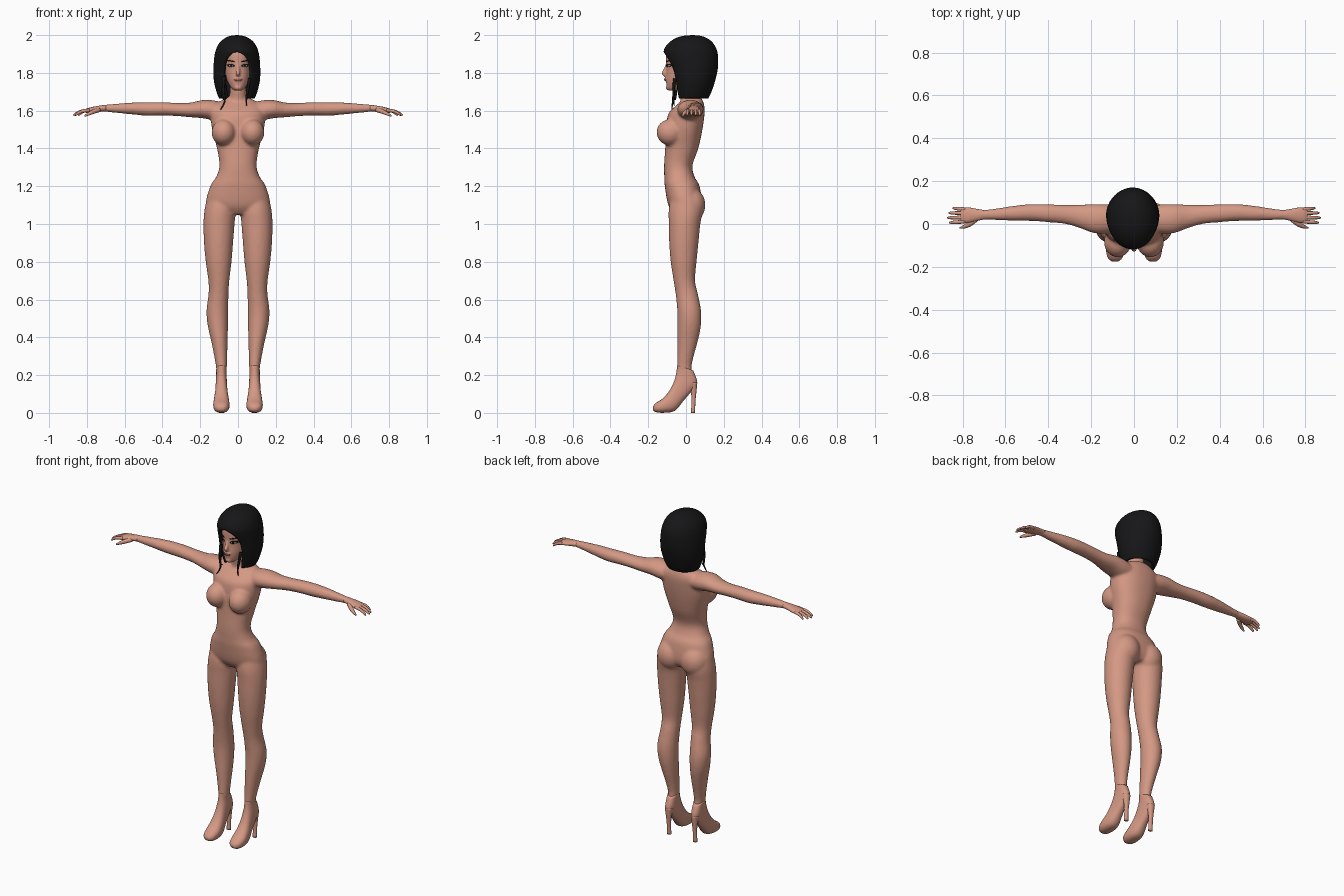
import bpy, bmesh, math
from mathutils import Vector, Matrix
from mathutils.bvhtree import BVHTree

if "Cube" in bpy.data.objects:
    bpy.data.objects.remove(bpy.data.objects["Cube"])


def material(name, rgb):
    m = bpy.data.materials.new(name)
    m.diffuse_color = (*rgb, 1)
    m.use_nodes = True
    m.node_tree.nodes["Principled BSDF"].inputs["Base Color"].default_value = m.diffuse_color
    return m


SKIN = material("skin", (0.66, 0.315, 0.23))
HAIR = material("black hair", (0.008, 0.008, 0.009))
LIPS = material("lips", (0.40, 0.15, 0.13))
WHITE = material("eye white", (0.6, 0.55, 0.52))


def finish(name, bm, mat, voxel=None, smooth=4):
    bmesh.ops.recalc_face_normals(bm, faces=bm.faces)
    me = bpy.data.meshes.new(name)
    bm.to_mesh(me)
    bm.free()
    ob = bpy.data.objects.new(name, me)
    bpy.context.collection.objects.link(ob)
    if voxel:  # blend overlapping volumes into one skin
        r = ob.modifiers.new("blend", 'REMESH')
        r.mode, r.voxel_size = 'VOXEL', voxel
        s = ob.modifiers.new("soften", 'SMOOTH')
        s.factor, s.iterations = 0.5, smooth
        me = bpy.data.meshes.new_from_object(
            ob.evaluated_get(bpy.context.evaluated_depsgraph_get()))
        ob.modifiers.clear()
        ob.data = me
    me.materials.clear()
    me.materials.append(mat)
    for p in me.polygons:
        p.use_smooth = True
        p.material_index = 0
    return ob


def spline(rows, steps):
    """Catmull-Rom through rows of numbers."""
    out, n = [], len(rows)
    for i in range(n - 1):
        a, b, c, d = (rows[max(0, min(n - 1, i + k))] for k in (-1, 0, 1, 2))
        for s in range(steps):
            t = s / steps
            out.append([0.5 * (2 * q + (r - p) * t + (2 * p - 5 * q + 4 * r - w) * t * t
                               + (3 * q - p - 3 * r + w) * t ** 3)
                        for p, q, r, w in zip(a, b, c, d)])
    out.append(list(rows[-1]))
    return out


def loft(bm, rings, sides=24, steps=4, power=1.0, sx=1):
    """Skin rings of (centre, half axis u, half axis v), nine numbers each."""
    loops = []
    for r in spline(rings, steps):
        c, u, v = Vector(r[:3]), Vector(r[3:6]), Vector(r[6:])
        loop = []
        for k in range(sides):
            a = 2 * math.pi * k / sides
            ca, sa = math.cos(a), math.sin(a)
            p = (c + u * math.copysign(abs(ca) ** power, ca)
                 + v * math.copysign(abs(sa) ** power, sa))
            loop.append(bm.verts.new((p.x * sx, p.y, p.z)))
        loops.append(loop)
    for A, B in zip(loops, loops[1:]):
        for k in range(sides):
            j = (k + 1) % sides
            bm.faces.new((A[k], A[j], B[j], B[k]))
    bm.faces.new(loops[0])
    bm.faces.new(loops[-1])


def flat(z, x0, x1, y0, y1):      # horizontal section
    return ((x0 + x1) / 2, (y0 + y1) / 2, z, (x1 - x0) / 2, 0, 0, 0, (y1 - y0) / 2, 0)


def across(x, y0, y1, z0, z1):    # section across an arm
    return (x, (y0 + y1) / 2, (z0 + z1) / 2, 0, (y1 - y0) / 2, 0, 0, 0, (z1 - z0) / 2)


def tilted(yt, zt, yb, zb, hw, x=0.088):  # section between a top and a bottom point
    return (x, (yt + yb) / 2, (zt + zb) / 2, hw, 0, 0, 0, (yt - yb) / 2, (zt - zb) / 2)


def blob(bm, c, r):
    bmesh.ops.create_uvsphere(bm, u_segments=24, v_segments=16, radius=1,
                              matrix=Matrix.Translation(c) @ Matrix.Diagonal((*r, 1)))


def tube(bm, pts, radii, sx=1, sides=10):
    pts = [Vector(p) for p in pts]
    rings = []
    for i, p in enumerate(pts):
        d = (pts[min(i + 1, len(pts) - 1)] - pts[max(i - 1, 0)]).normalized()
        u = d.cross(Vector((0.1, 0.9, 0.3))).normalized()
        rings.append((*p, *(u * radii[i]), *(d.cross(u) * radii[i])))
    loft(bm, rings, sides, 3, sx=sx)


# Body: torso, neck, legs and arms blended together
bm = bmesh.new()
torso = [(1.05, .10, -.06, .06), (1.10, .168, -.094, .085), (1.2, .147, -.112, .072),
         (1.25, .115, -.115, .045), (1.31, .098, -.116, .034), (1.4, .111, -.11, .065),
         (1.5, .137, -.105, .087), (1.58, .145, -.095, .098), (1.62, .14, -.06, .098),
         (1.655, .085, -.02, .088), (1.67, .055, -.015, .075)]
loft(bm, [flat(z, -w, w, a, b) for z, w, a, b in torso], 40, power=0.88)
loft(bm, [flat(1.58, -.06, .06, -.05, .08), flat(1.65, -.048, .048, -.03, .068),
          flat(1.7, -.044, .044, -.035, .062), flat(1.78, -.044, .044, -.04, .065)])
leg = [(1.14, .015, .165, -.08, .075), (1.07, .013, .178, -.092, .088), (1.0, .018, .183, -.091, .076),
       (.9, .026, .18, -.089, .066), (.8, .034, .171, -.081, .056), (.7, .046, .157, -.066, .048),
       (.63, .05, .156, -.055, .063), (.54, .052, .167, -.046, .08), (.46, .053, .16, -.045, .079),
       (.38, .055, .142, -.046, .063), (.3, .057, .126, -.046, .041), (.24, .059, .116, -.048, .03),
       (.19, .062, .114, -.05, .04)]
arm = [(.07, -.03, .085, 1.55, 1.64), (.13, -.045, .092, 1.55, 1.655), (.19, -.042, .093, 1.56, 1.656),
       (.25, -.02, .09, 1.565, 1.643), (.32, 0, .089, 1.571, 1.641), (.4, .008, .092, 1.574, 1.645),
       (.48, .014, .093, 1.573, 1.645), (.56, .015, .085, 1.58, 1.643), (.64, .018, .073, 1.588, 1.637),
       (.7, .02, .066, 1.594, 1.632), (.73, .019, .066, 1.595, 1.63)]
for s in (1, -1):
    loft(bm, [flat(*r) for r in leg], 28, sx=s)
    loft(bm, [across(*r) for r in arm], 24, sx=s)
    blob(bm, (.076 * s, -.083, 1.485), (.064, .073, .07))
    blob(bm, (.08 * s, .025, 1.1), (.082, .078, .09))
finish("body", bm, SKIN, 0.008, 6)

# Hands: palm, four fingers and thumb on each side
for s, side in ((1, "left"), (-1, "right")):
    bm = bmesh.new()
    palm = [(.70, .021, .065, 1.597, 1.63), (.73, .015, .07, 1.594, 1.627),
            (.77, .006, .077, 1.59, 1.62), (.8, .004, .077, 1.588, 1.612), (.81, .01, .07, 1.592, 1.606)]
    loft(bm, [across(*r) for r in palm], 20, sx=s)
    for y, dy, length in ((.012, -.006, .074), (.031, -.002, .084), (.05, .002, .077), (.068, .006, .058)):
        tube(bm, [(.787, y, 1.602), (.787 + length * .45, y + dy * .5, 1.598),
                  (.787 + length * .8, y + dy * .8, 1.587), (.787 + length, y + dy, 1.575)],
             [.0095, .0085, .0075, .004], s)
    tube(bm, [(.735, .025, 1.605), (.765, .001, 1.595), (.79, -.012, 1.583), (.812, -.018, 1.571)],
         [.013, .012, .009, .004], s)
    finish(side + "_hand", bm, SKIN)

# High-heeled shoes
shoe = [(-.176, .032, -.174, .012, .014), (-.16, .052, -.155, .003, .034), (-.125, .075, -.11, .001, .043),
        (-.093, .11, -.058, .012, .04), (-.07, .15, -.015, .062, .033), (-.056, .19, .03, .115, .03),
        (-.05, .222, .06, .158, .028), (-.047, .25, .038, .225, .027)]
for s, side in ((1, "left"), (-1, "right")):
    bm = bmesh.new()
    loft(bm, [tilted(*r) for r in shoe], 24, power=0.85, sx=s)
    loft(bm, [flat(z, .088 - w, .088 + w, a, b) for z, w, a, b in
              ((0, .013, .026, .048), (.06, .012, .029, .05), (.12, .017, .025, .056), (.16, .024, .01, .06))],
         16, power=0.85, sx=s)
    finish(side + "_high_heel", bm, SKIN)

# Head with nose, chin and ears
bm = bmesh.new()
head = [(1.706, .018, -.092, -.04), (1.72, .036, -.101, .0), (1.75, .054, -.105, .05),
        (1.78, .064, -.106, .085), (1.82, .07, -.104, .11), (1.87, .075, -.107, .125),
        (1.91, .074, -.103, .125), (1.95, .06, -.075, .105), (1.97, .03, -.03, .07)]
loft(bm, [flat(z, -w, w, a, b) for z, w, a, b in head], 32, power=0.9)
tube(bm, [(0, -.097, 1.85), (0, -.107, 1.82), (0, -.118, 1.798), (0, -.105, 1.787)], [.009, .01, .013, .011])
blob(bm, (0, -.104, 1.766), (.021, .01, .011))
blob(bm, (0, -.092, 1.722), (.02, .015, .014))
head_ob = finish("head", bm, SKIN, 0.0045, 4)
tree = BVHTree.FromPolygons([v.co for v in head_ob.data.vertices],
                            [p.vertices[:] for p in head_ob.data.polygons])


def plate(name, x, z, rx, rz, tilt, mat, lift):
    """Thin oval pressed on the face."""
    bm = bmesh.new()

    def pt(r, a):
        u, w = r * rx * math.cos(a), r * rz * math.sin(a)
        px, pz = x + u * math.cos(tilt) - w * math.sin(tilt), z + u * math.sin(tilt) + w * math.cos(tilt)
        hit = tree.ray_cast(Vector((px, -1, pz)), Vector((0, 1, 0)))[0]
        return bm.verts.new((px, (hit.y if hit else -.08) - lift, pz))
    n = 16
    mid = pt(0, 0)
    inner, outer = ([pt(r, 2 * math.pi * k / n) for k in range(n)] for r in (.5, 1))
    for k in range(n):
        j = (k + 1) % n
        bm.faces.new((mid, inner[k], inner[j]))
        bm.faces.new((inner[k], outer[k], outer[j], inner[j]))
    ob = finish(name, bm, mat)
    sol = ob.modifiers.new("thickness", 'SOLIDIFY')
    sol.thickness, sol.offset = 0.002, 0


# Facial details
for s, side in ((1, "left"), (-1, "right")):
    plate(side + "_eye_outline", .037 * s, 1.839, .018, .0085, .12 * s, HAIR, .002)
    plate(side + "_eye_white", .037 * s, 1.837, .013, .0045, .1 * s, WHITE, .0035)
    plate(side + "_iris", .036 * s, 1.838, .005, .005, 0, HAIR, .005)
    plate(side + "_eyebrow", .038 * s, 1.863, .021, .0035, .15 * s, HAIR, .002)
plate("lips", 0, 1.764, .021, .007, 0, LIPS, .002)

# Bobbed hair: a shell of rings, open around the face
# columns: height, half width, front y, back y, half width of the face opening
rows = [(2.0, .004, .03, .04, 0), (1.993, .045, -.03, .09, 0), (1.97, .082, -.078, .132, 0),
        (1.94, .104, -.108, .155, 0), (1.915, .113, -.118, .165, 0), (1.90, .117, -.116, .168, .03),
        (1.87, .121, -.108, .17, .058), (1.82, .124, -.09, .168, .071), (1.76, .122, -.075, .155, .072),
        (1.70, .108, -.062, .135, .062), (1.665, .094, -.054, .118, .056)]
bm = bmesh.new()
loops, N = [], 48
for z, w, y0, y1, gap in spline(rows, 3):
    phi = math.asin(max(0, min(.95, gap / w))) if z < 1.914 else 0
    loop = []
    for k in range(N + 1):
        a = phi + (2 * math.pi - 2 * phi) * k / N
        loop.append(bm.verts.new((-.006 + w * math.sin(a),
                                  (y0 + y1) / 2 - (y1 - y0) / 2 * math.cos(a), z)))
    loops.append(loop)
for A, B in zip(loops, loops[1:]):
    for k in range(N):
        bm.faces.new((A[k], A[k + 1], B[k + 1], B[k]))
bm.faces.new(loops[0][:-1])
bmesh.ops.remove_doubles(bm, verts=bm.verts, dist=1e-5)
hair = finish("bobbed_hair", bm, HAIR)
sol = hair.modifiers.new("thickness", 'SOLIDIFY')
sol.thickness, sol.offset = 0.02, -1

# Loose strands beside the face
bm = bmesh.new()
for pts in ([(-.075, -.06, 1.78), (-.078, -.064, 1.70), (-.07, -.07, 1.65), (-.092, -.075, 1.605)],
            [(.062, -.06, 1.77), (.05, -.066, 1.70), (.044, -.066, 1.66), (.046, -.062, 1.625)],
            [(-.07, -.055, 1.76), (-.083, -.055, 1.69), (-.075, -.058, 1.66), (-.06, -.06, 1.665)]):
    tube(bm, pts, [.009, .007, .005, .002])
finish("hair_strands", bm, HAIR)
